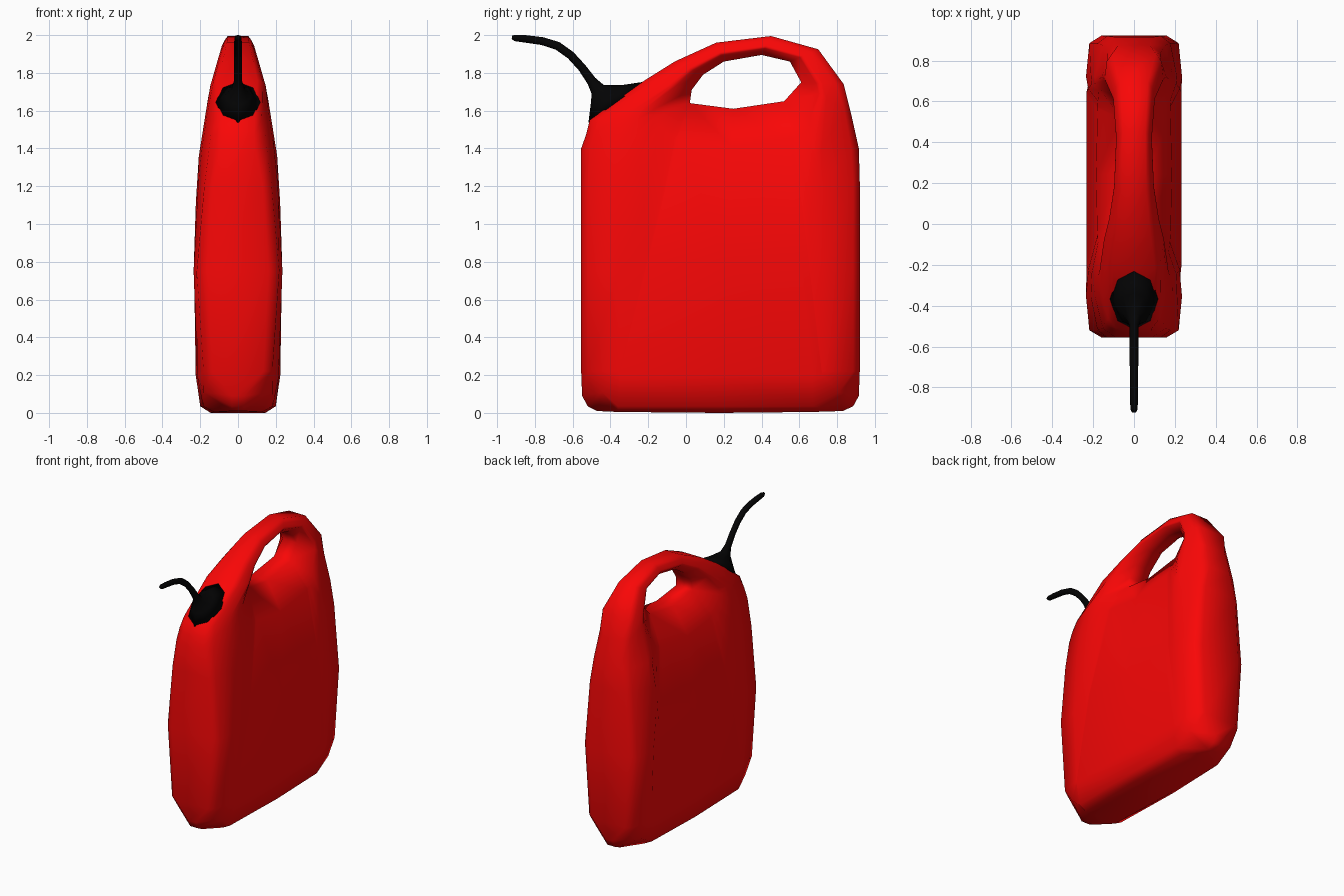
import bpy, bmesh
from math import cos, sin, pi, radians
from mathutils import Vector

if "Cube" in bpy.data.objects:
    bpy.data.objects.remove(bpy.data.objects["Cube"])


def lattice_object(name, rows, color, close_rows, cap=False):
    """Skin a list of closed rings of points."""
    bm = bmesh.new()
    rings = [[bm.verts.new(p) for p in row] for row in rows]
    n, m = len(rings), len(rings[0])
    for i in range(n if close_rows else n - 1):
        a, b = rings[i], rings[(i + 1) % n]
        for j in range(m):
            k = (j + 1) % m
            bm.faces.new((a[j], a[k], b[k], b[j]))
    if cap:
        bm.faces.new(rings[0])
        bm.faces.new(rings[-1])
    bmesh.ops.remove_doubles(bm, verts=bm.verts, dist=0.0005)
    bmesh.ops.recalc_face_normals(bm, faces=bm.faces)
    for f in bm.faces:
        f.smooth = True
    mesh = bpy.data.meshes.new(name)
    bm.to_mesh(mesh)
    bm.free()
    ob = bpy.data.objects.new(name, mesh)
    bpy.context.collection.objects.link(ob)
    mat = bpy.data.materials.new(name + "_color")
    mat.diffuse_color = color
    mat.use_nodes = True
    mat.node_tree.nodes["Principled BSDF"].inputs["Base Color"].default_value = mat.diffuse_color
    mesh.materials.append(mat)
    return ob


# Half width of the can by height
WIDTH = [(0, .213), (.22, .225), (.75, .235), (1.3, .217), (1.72, .15), (1.98, .075), (2.1, .07)]


def half_width(z):
    for (z0, w0), (z1, w1) in zip(WIDTH, WIDTH[1:]):
        if z <= z1:
            return w0 + (w1 - w0) * (z - z0) / (z1 - z0)


# Rim styles: width shares at the rim, just inside it and on the panel, then inset distance
STYLE = {"edge": (.68, .93, 1, .035), "end": (.60, .81, .96, .035),
         "sill": (.60, .86, .97, .035), "corner": (.15, .83, .96, .11),
         "shoulder": (.45, .76, .95, .045), "neck": (.50, .72, .95, .05),
         "top": (.74, .93, 1, .04)}

# Handle opening, and the side outline with the opening point each spoke runs to
HOLE = [(.02, 1.64), (.03, 1.71), (.09, 1.79), (.20, 1.86), (.40, 1.895),
        (.55, 1.86), (.61, 1.75), (.52, 1.65), (.25, 1.61)]
OUTLINE = [(.18, 0, 8, "edge"), (-.36, .005, 0, "sill"), (-.47, .01, 0, "corner"),
           (-.52, .035, 0, "corner"), (-.55, .09, 0, "corner"), (-.555, .22, 0, "end"),
           (-.555, .75, 0, "edge"), (-.555, 1.2, 0, "end"), (-.555, 1.4, 0, "shoulder"),
           (-.53, 1.47, 0, "shoulder"), (-.51, 1.55, 0, "neck"), (-.22, 1.76, 1, "top"),
           (-.06, 1.86, 2, "top"), (.16, 1.96, 3, "top"), (.45, 1.995, 4, "top"),
           (.70, 1.925, 5, "top"), (.835, 1.74, 6, "top"), (.875, 1.58, 6, "shoulder"),
           (.915, 1.4, 7, "shoulder"), (.92, 1.22, 7, "end"), (.922, .75, 7, "edge"),
           (.92, .22, 7, "end"), (.915, .09, 7, "corner"), (.885, .035, 7, "corner"),
           (.83, .01, 7, "corner"), (.67, .005, 7, "sill")]


def inset(o, h, d, limit):
    """Move in from the outline: box-wise on the tank, along the spoke on the handle."""
    if o.y <= 1.41:
        return Vector((min(max(o.x, -.555 + d), .92 - d), max(o.y, d)))
    length = (h - o).length
    return o.lerp(h, min(d / length, limit))


# Red tank and handle: one closed cross-section per spoke
sections = []
for y, z, hi, style in OUTLINE:
    rim, inner, flat, d = STYLE[style]
    o, h = Vector((y, z)), Vector(HOLE[hi])
    near_hole = h.lerp(o, min(.2 / (h - o).length, .35))
    panel = inset(o, h, .2, .5)
    half = [(o, rim), (inset(o, h, d, .25), inner), (panel, flat),
            (panel.lerp(near_hole, .5), 1), (near_hole, .93), (h, .42)]
    pts = [(half_width(p.y) * f, p.x, p.y) for p, f in half]
    sections.append(pts + [(-a, b, c) for a, b, c in reversed(pts)])
lattice_object("fuel_can_body", sections, (.95, .002, .002, 1), True)

# Black spout: centre y, z, x radius, in-plane radius, tilt in degrees
SPOUT = [(-.367, 1.645, .118, .185, 36), (-.42, 1.683, .07, .10, 32),
         (-.467, 1.712, .035, .04, 36), (-.50, 1.757, .022, .026, 39),
         (-.55, 1.827, .021, .022, 42), (-.61, 1.893, .021, .022, 50),
         (-.68, 1.943, .021, .022, 63), (-.76, 1.968, .02, .021, 75),
         (-.85, 1.980, .019, .02, 78), (-.905, 1.985, .018, .017, 80),
         (-.922, 1.988, .010, .009, 85)]
rings = []
for y, z, rx, ru, tilt in SPOUT:
    t = radians(tilt)
    rings.append([(rx * cos(a), y + ru * sin(a) * cos(t), z + ru * sin(a) * sin(t))
                  for a in (2 * pi * i / 8 for i in range(8))])
lattice_object("spout", rings, (.001, .001, .0012, 1), False, cap=True)
